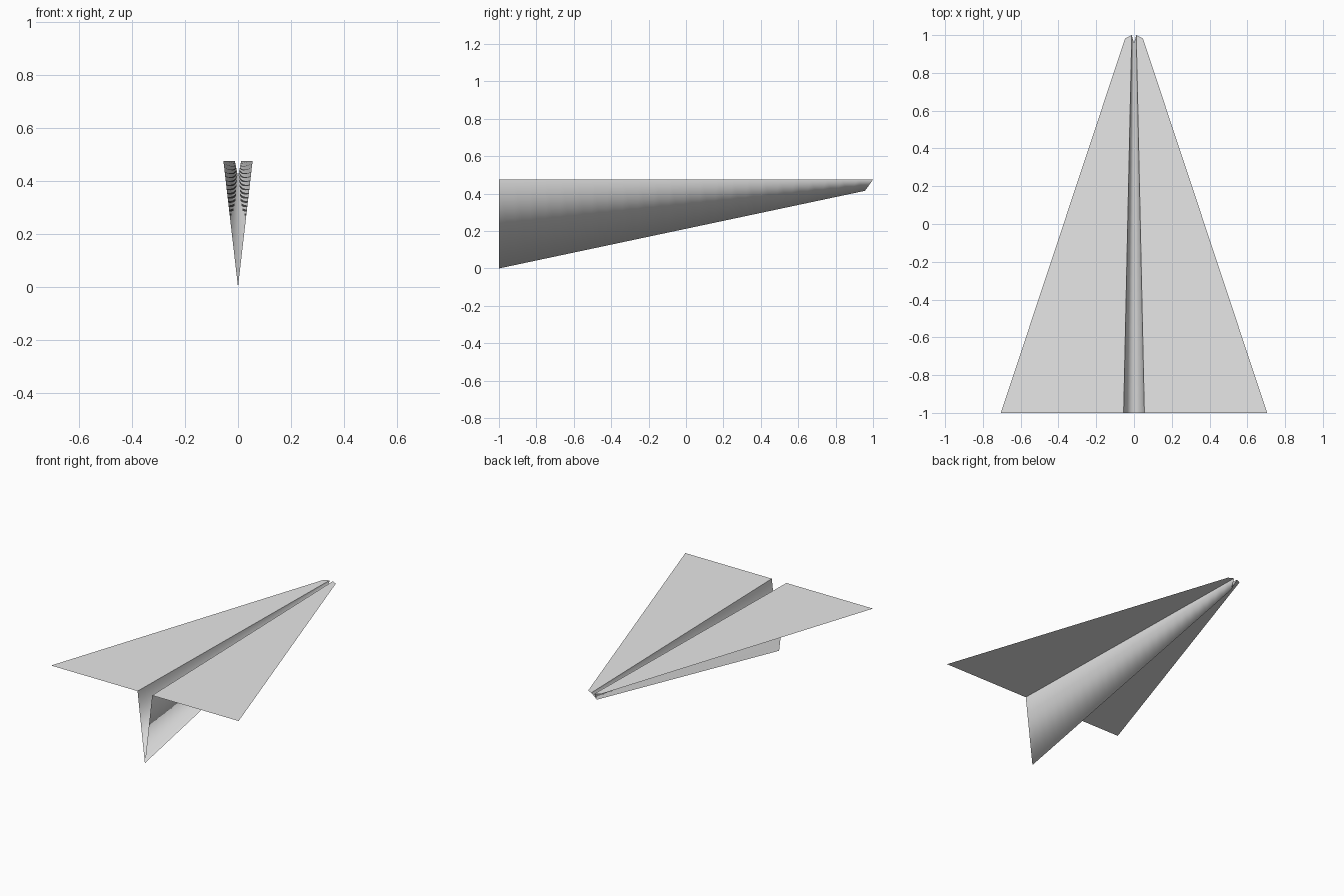
import bpy
from mathutils import Vector

cube = bpy.data.objects.get("Cube")
if cube:
    bpy.data.objects.remove(cube, do_unlink=True)

# One plain paper colour
paper = bpy.data.materials.new("light grey paper")
paper.use_nodes = True
colour = (0.8, 0.8, 0.8, 1.0)
paper.diffuse_color = colour
bsdf = paper.node_tree.nodes["Principled BSDF"]
bsdf.inputs["Base Color"].default_value = colour

TOP = 0.475        # height of the wing plane
SECTIONS = 24      # steps along the twisted fold

# Fold lines, from tail to nose, on the +x side
KEEL = (Vector((0, -1, 0)), Vector((0, 0.957, 0.415)))
CREASE = (Vector((0.055, -1, TOP)), Vector((0.012, 1, TOP)))


def make_sheet(name, verts, faces):
    mesh = bpy.data.meshes.new(name)
    mesh.from_pydata(verts, [], faces)
    mesh.materials.append(paper)
    obj = bpy.data.objects.new(name, mesh)
    bpy.context.collection.objects.link(obj)
    return obj


# Folded body: one slightly twisted wall from keel to crease, mirrored into a V
verts, faces = [], []
for i in range(SECTIONS + 1):
    t = i / SECTIONS
    verts += [KEEL[0].lerp(KEEL[1], t), CREASE[0].lerp(CREASE[1], t)]
    if i:
        a = 2 * i
        faces.append((a - 2, a - 1, a + 1, a))
faces = [f[::-1] for f in faces]
body = make_sheet("folded_body", verts, faces)
mirror = body.modifiers.new("other_wall", 'MIRROR')
mirror.use_clip = True
bpy.context.view_layer.objects.active = body
body.select_set(True)
bpy.ops.object.shade_smooth_by_angle()

# Flat wings spreading out from the creases, with a small blunt nose edge
for name, side in (("left_wing", 1), ("right_wing", -1)):
    outline = [CREASE[0], Vector((0.705, -1, TOP)),
               Vector((0.047, 0.983, TOP)), CREASE[1]]
    corners = [(p.x * side, p.y, p.z) for p in outline]
    order = (0, 1, 2, 3) if side > 0 else (3, 2, 1, 0)
    make_sheet(name, corners, [order])
